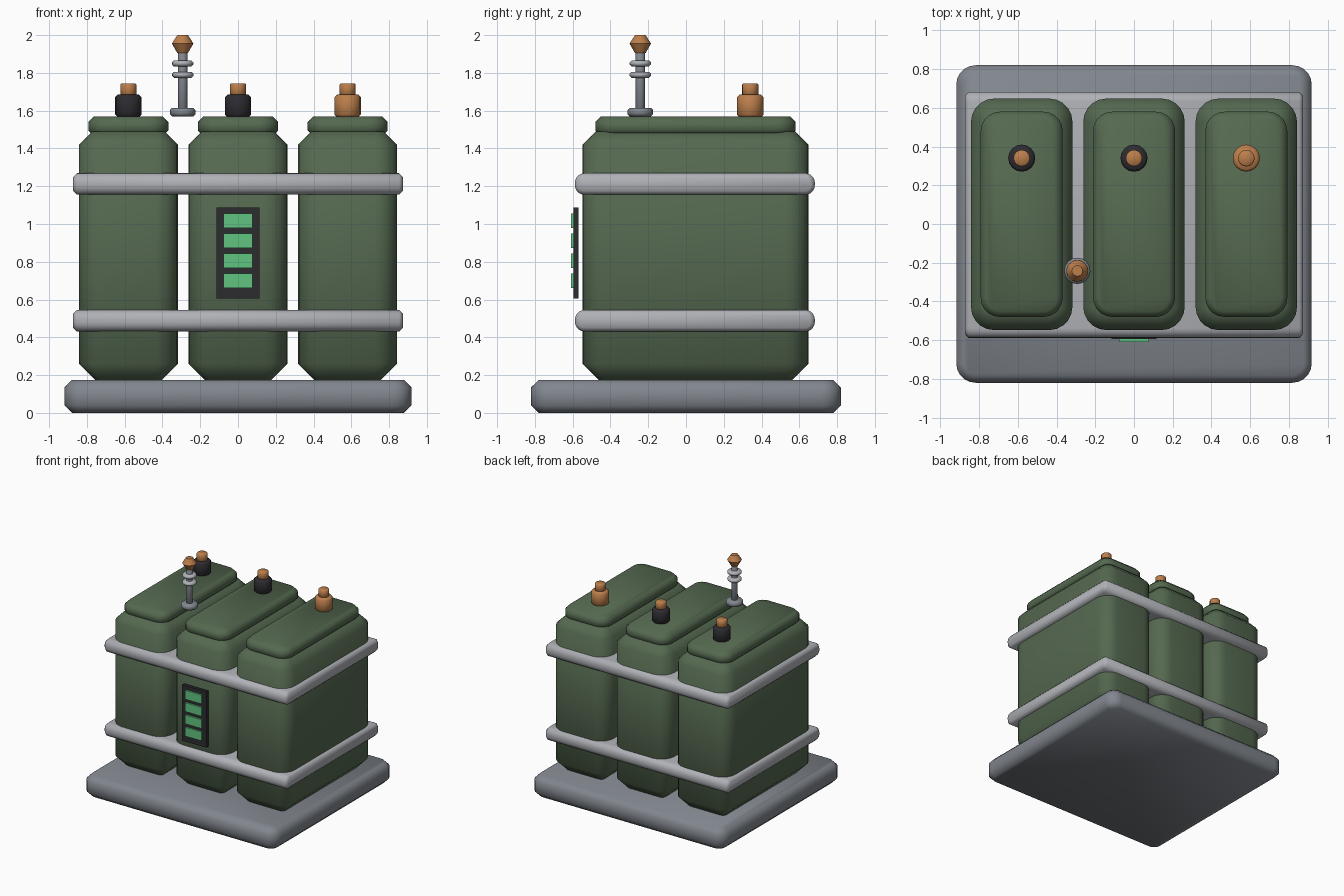
import bpy, bmesh
from math import sin, cos, pi, radians
from mathutils import Vector

old = bpy.data.objects.get("Cube")
if old:
    bpy.data.objects.remove(old)


def material(name, rgb):
    m = bpy.data.materials.new(name)
    m.use_nodes = True
    m.diffuse_color = (*rgb, 1)
    bsdf = m.node_tree.nodes["Principled BSDF"]
    bsdf.inputs["Base Color"].default_value = (*rgb, 1)
    bsdf.inputs["Roughness"].default_value = 0.6
    return m


GREEN = material("army green", (0.09, 0.14, 0.08))
GREY = material("base grey", (0.22, 0.24, 0.27))
STEEL = material("light steel", (0.43, 0.44, 0.47))
COPPER = material("copper", (0.5, 0.21, 0.07))
BLACK = material("black", (0.025, 0.025, 0.03))
LIME = material("display green", (0.12, 0.55, 0.22))


def loft(name, rings, mat, loc=(0, 0, 0), along_x=False):
    """Skin a stack of equal-length rings and cap both ends."""
    bm = bmesh.new()
    rows = []
    for ring in rings:
        pts = [(z, x, y) if along_x else (x, y, z) for x, y, z in ring]
        rows.append([bm.verts.new(Vector(p) + Vector(loc)) for p in pts])
    n = len(rows[0])
    for a, b in zip(rows, rows[1:]):
        for i in range(n):
            j = (i + 1) % n
            bm.faces.new((a[i], a[j], b[j], b[i]))
    bm.faces.new(rows[0][::-1])
    bm.faces.new(rows[-1])
    me = bpy.data.meshes.new(name)
    bm.to_mesh(me)
    bm.free()
    me.materials.append(mat)
    me.shade_smooth()
    me.set_sharp_from_angle(angle=radians(50))
    ob = bpy.data.objects.new(name, me)
    bpy.context.collection.objects.link(ob)
    return ob


def rounded_ring(hx, hy, r, z, seg=5):
    pts = []
    for k, (sx, sy) in enumerate(((1, 1), (-1, 1), (-1, -1), (1, -1))):
        for i in range(seg + 1):
            a = (k + i / seg) * pi / 2
            pts.append((sx * (hx - r) + r * cos(a), sy * (hy - r) + r * sin(a), z))
    return pts


def rounded_box(name, hx, hy, z0, z1, r, low, high, mat, **kw):
    """Rounded rectangle block with chamfered lower and upper rims."""
    steps = ((low, z0), (0, z0 + low), (0, z1 - high), (high, z1))
    rings = [rounded_ring(hx - c, hy - c, r - c, z) for c, z in steps]
    return loft(name, rings, mat, **kw)


def lathe(name, profile, mat, loc, n=16):
    rings = [[(r * cos(2 * pi * i / n), r * sin(2 * pi * i / n), z) for i in range(n)]
             for r, z in profile]
    return loft(name, rings, mat, loc)


def cylinder(name, r, z0, z1, c, mat, loc):
    return lathe(name, [(r - c, z0), (r, z0 + c), (r, z1 - c), (r - c, z1)], mat, loc)


def plate(name, hx, y0, y1, z0, z1, mat):
    ring = lambda z: [(-hx, y0, z), (hx, y0, z), (hx, y1, z), (-hx, y1, z)]
    return loft(name, [ring(z0), ring(z1)], mat)


# Base slab
rounded_box("base", 0.918, 0.82, 0, 0.175, 0.1, 0.04, 0.04, GREY)

# Three cells with lids and terminals
CELL_Y = 0.05
for side, x in (("right", -0.58), ("middle", 0), ("left", 0.58)):
    spot = (x, CELL_Y, 0)
    rounded_box(side + "_cell", 0.262, 0.598, 0.16, 1.49, 0.12, 0.1, 0.07, GREEN, loc=spot)
    rounded_box(side + "_lid", 0.212, 0.53, 1.475, 1.57, 0.1, 0.02, 0.03, GREEN, loc=spot)
    post = (x, 0.34, 0)
    cylinder(side + "_terminal", 0.07, 1.565, 1.685, 0.014,
             COPPER if side == "left" else BLACK, post)
    cylinder(side + "_terminal_cap", 0.043, 1.68, 1.745, 0.007, COPPER, post)

# Two solid retaining straps
for name, z in (("lower_strap", 0.488), ("upper_strap", 1.212)):
    rounded_box(name, 0.635, 0.057, -0.873, 0.873, 0.05, 0.02, 0.02, STEEL,
                loc=(0, 0.047, z), along_x=True)

# Charge display on the middle cell
plate("display_panel", 0.115, -0.595, -0.568, 0.606, 1.087, BLACK)
for i in range(4):
    z = 0.66 + 0.106 * i
    plate(f"display_bar_{i + 1}", 0.077, -0.61, -0.59, z, z + 0.077, LIME)

# Insulator mast
MAST = (-0.293, -0.242, 0)
cylinder("mast_foot", 0.068, 1.57, 1.615, 0.012, GREY, MAST)
cylinder("mast_stem", 0.025, 1.6, 1.92, 0.002, GREY, MAST)
for i, z in enumerate((1.79, 1.85)):
    cylinder(f"mast_ring_{i + 1}", 0.057, z - 0.016, z + 0.016, 0.011, STEEL, MAST)
lathe("mast_tip", [(0.028, 1.905), (0.057, 1.955), (0.028, 2.0)], COPPER, MAST, n=12)
